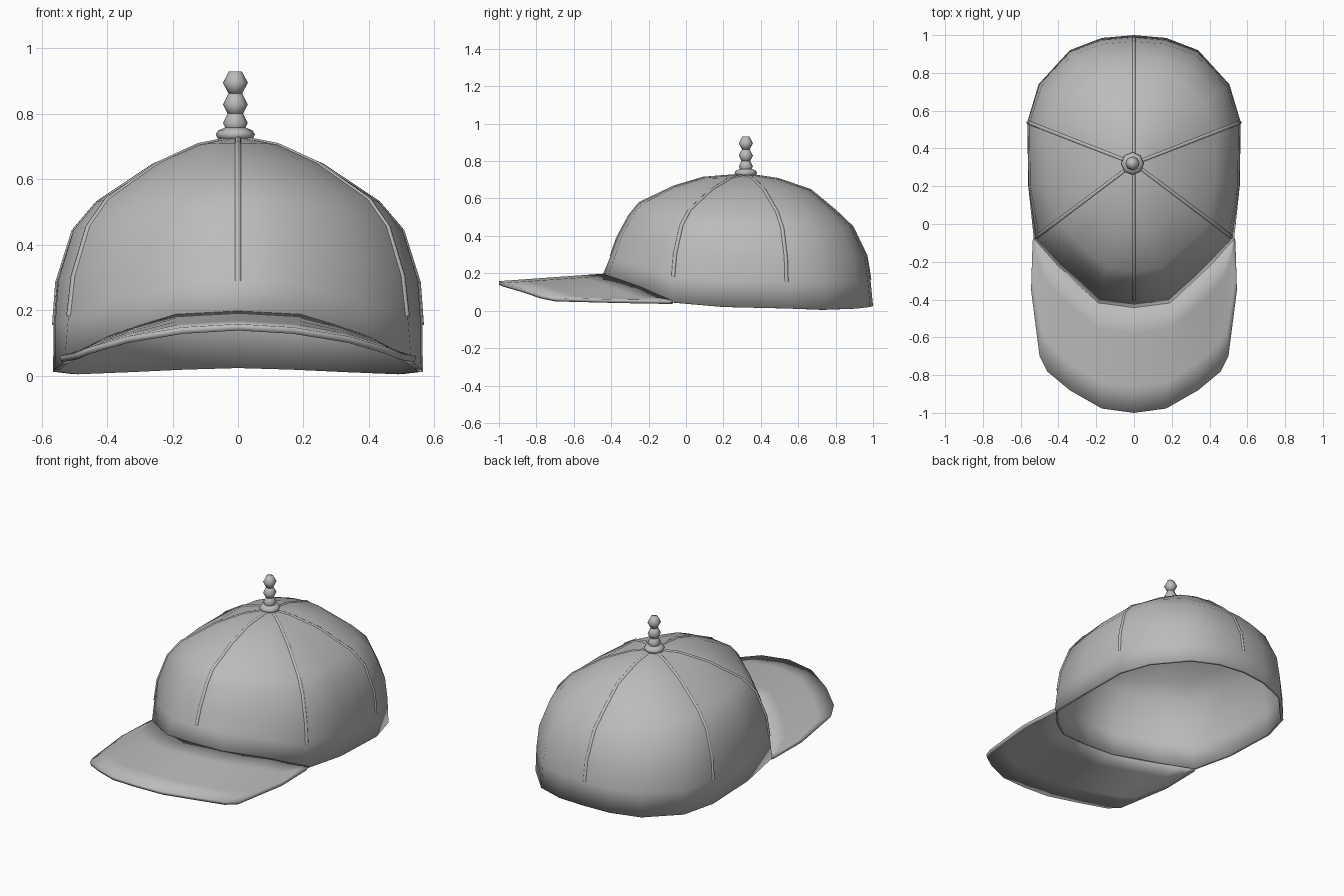
import bpy
import math
from mathutils import Vector

default = bpy.data.objects.get("Cube")
if default:
    bpy.data.objects.remove(default, do_unlink=True)

# Single cloth colour
cloth = bpy.data.materials.new("grey_cloth")
cloth.use_nodes = True
GREY = (0.5, 0.5, 0.5, 1)
cloth.diffuse_color = GREY
cloth.node_tree.nodes["Principled BSDF"].inputs["Base Color"].default_value = GREY


def add_mesh(name, verts, faces, angle=50, thickness=0):
    mesh = bpy.data.meshes.new(name)
    mesh.from_pydata(verts, [], faces)
    mesh.materials.append(cloth)
    obj = bpy.data.objects.new(name, mesh)
    bpy.context.collection.objects.link(obj)
    bpy.ops.object.select_all(action='DESELECT')
    obj.select_set(True)
    bpy.context.view_layer.objects.active = obj
    bpy.ops.object.shade_smooth_by_angle(angle=math.radians(angle))
    if thickness:
        solid = obj.modifiers.new("thickness", 'SOLIDIFY')
        solid.thickness = thickness
        solid.offset = -1
    return obj


def mirror_x(p):
    return (-p[0], p[1], p[2])


# Crown: half outline of the hem, front to back
APEX = Vector((0, 0.32, 0.73))
hem = [(0, -0.45, 0.18), (0.19, -0.425, 0.17), (0.4, -0.23, 0.1),
       (0.53, -0.08, 0.045), (0.56, 0.2, 0.02), (0.565, 0.54, 0.012),
       (0.505, 0.74, 0.005), (0.34, 0.92, 0.012), (0.17, 0.985, 0.02), (0, 1, 0.025)]
outline = hem + [mirror_x(p) for p in hem[-2:0:-1]]

# Height fraction, then radius towards the front, side and back
levels = [(0, 1, 1, 1), (0.2, 0.94, 1, 0.98), (0.38, 0.895, 0.985, 0.95),
          (0.6, 0.81, 0.9, 0.84), (0.72, 0.74, 0.77, 0.71),
          (0.88, 0.5, 0.45, 0.51), (0.965, 0.3, 0.19, 0.25)]


def crown_point(base, level):
    height, front, side, back = level
    dx, dy = base[0], base[1] - APEX.y
    share = dx * dx / (dx * dx + dy * dy)
    r = side * share + (front if dy < 0 else back) * (1 - share)
    return (dx * r, APEX.y + dy * r, base[2] + (APEX.z - base[2]) * height)


n = len(outline)
verts = [crown_point(p, lv) for lv in levels for p in outline] + [tuple(APEX)]
faces = []
for k in range(len(levels) - 1):
    for j in range(n):
        a, b = k * n + j, k * n + (j + 1) % n
        faces.append((a, b, b + n, a + n))
top = (len(levels) - 1) * n
faces += [(top + j, top + (j + 1) % n, len(verts) - 1) for j in range(n)]
add_mesh("crown", verts, faces, thickness=0.018)

# Raised seams between the six panels
for name, col in (("front", 0), ("left_front", 3), ("left_rear", 5),
                  ("back", 9), ("right_rear", n - 5), ("right_front", n - 3)):
    curve = bpy.data.curves.new(name + "_seam", 'CURVE')
    curve.dimensions = '3D'
    curve.bevel_depth = 0.011
    curve.bevel_resolution = 2
    curve.materials.append(cloth)
    points = [Vector(crown_point(outline[col], lv)) for lv in levels[1:]] + [APEX]
    spline = curve.splines.new('POLY')
    spline.points.add(len(points) - 1)
    for target, p in zip(spline.points, points):
        inward = (Vector((0, APEX.y, 0.1)) - p).normalized() * 0.006
        target.co = (*(p + inward), 1)
    seam = bpy.data.objects.new(name + "_seam", curve)
    bpy.context.collection.objects.link(seam)

# Brim: inner and outer edges from the middle to the left corner
inner = [(0, -0.44, 0.198), (0.19, -0.415, 0.188), (0.3, -0.32, 0.155),
         (0.4, -0.22, 0.12), (0.47, -0.145, 0.085), (0.51, -0.1, 0.066),
         (0.53, -0.07, 0.055)]
outer = [(0, -1, 0.158), (0.17, -0.977, 0.148), (0.34, -0.88, 0.12),
         (0.46, -0.78, 0.085), (0.5, -0.7, 0.068), (0.545, -0.35, 0.06),
         (0.537, -0.09, 0.055)]
ROWS = 4
verts, faces = [], []
for r in range(ROWS + 1):
    half = [Vector(a).lerp(Vector(b), r / ROWS) for a, b in zip(inner, outer)]
    verts += [mirror_x(p) for p in half[:0:-1]] + [tuple(p) for p in half]
w = 2 * len(inner) - 1
for r in range(ROWS):
    for j in range(w - 1):
        a = r * w + j
        faces.append((a + w, a + w + 1, a + 1, a))
add_mesh("brim", verts, faces, thickness=0.02)


# Turned pieces on top: button and three stacked beads
def lathe(name, profile, sides=8):
    verts = [(-0.008 + r * math.cos(math.tau * i / sides),
              APEX.y + r * math.sin(math.tau * i / sides), z)
             for r, z in profile for i in range(sides)]
    faces = [tuple(range(sides))[::-1],
             tuple(range(len(verts) - sides, len(verts)))]
    for k in range(len(profile) - 1):
        for i in range(sides):
            a, b = k * sides + i, k * sides + (i + 1) % sides
            faces.append((a, b, b + sides, a + sides))
    add_mesh(name, verts, faces, 65)


lathe("button", [(0.04, 0.715), (0.055, 0.727), (0.06, 0.738), (0.052, 0.75), (0.032, 0.758)])
for name, z in (("lower", 0.772), ("middle", 0.829), ("upper", 0.895)):
    lathe(name + "_bead", [(0.02, z - 0.035), (0.038, z), (0.02, z + 0.035)])
